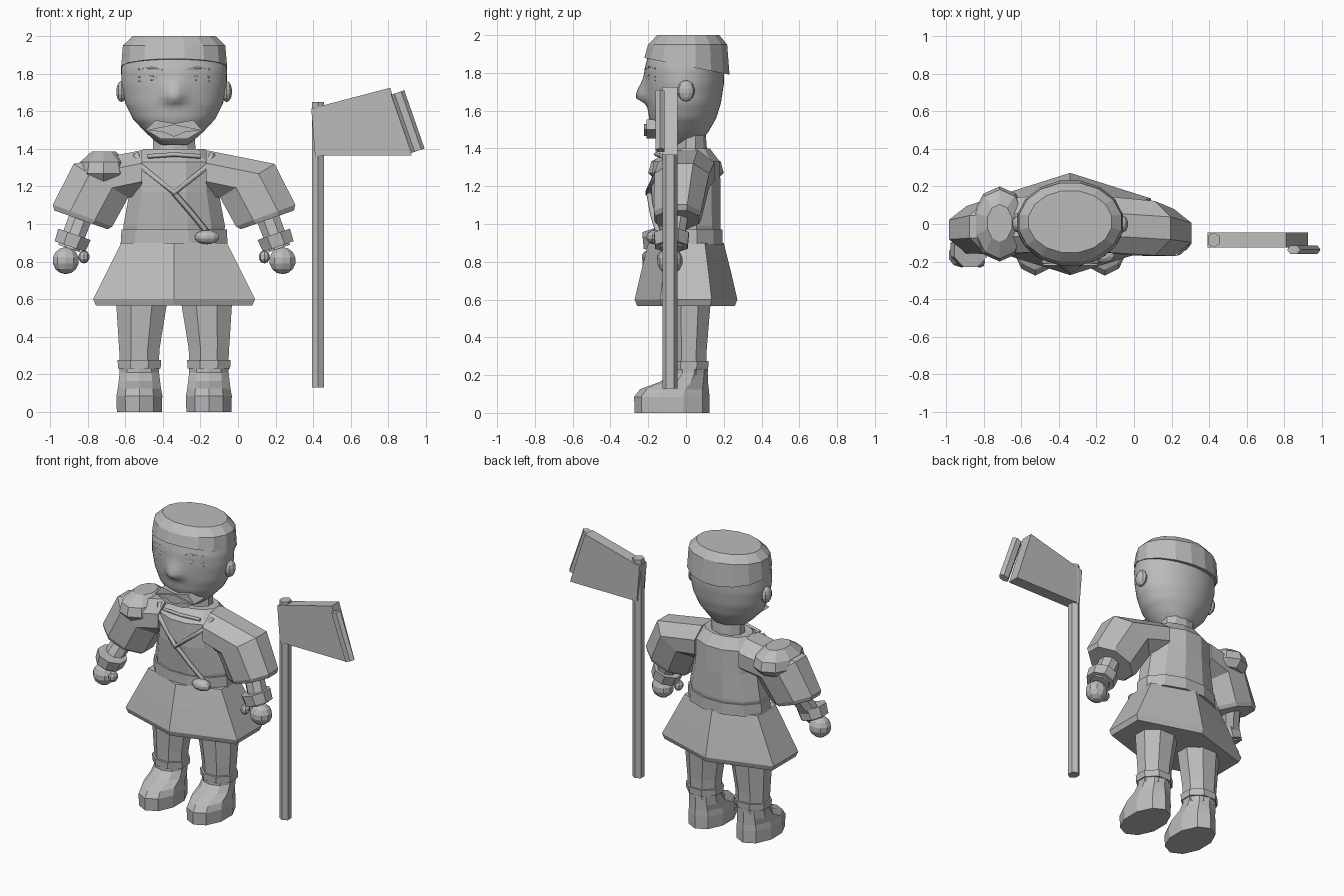
import bpy, bmesh, math
from mathutils import Vector as V

cube = bpy.data.objects.get("Cube")
if cube:
    bpy.data.objects.remove(cube)

grey = bpy.data.materials.new("plain_grey")
grey.use_nodes = True
tone = (0.5, 0.5, 0.5, 1)
grey.diffuse_color = tone
grey.node_tree.nodes["Principled BSDF"].inputs["Base Color"].default_value = tone

CX = -0.34  # middle line of the figure


def finish(name, bm, smooth=False):
    bmesh.ops.recalc_face_normals(bm, faces=bm.faces)
    me = bpy.data.meshes.new(name)
    bm.to_mesh(me)
    bm.free()
    me.materials.append(grey)
    for p in me.polygons:
        p.use_smooth = smooth
    ob = bpy.data.objects.new(name, me)
    bpy.context.collection.objects.link(ob)
    return ob


def loft(name, rings, n=8, phase=0.5, smooth=False, shape=None):
    """Skin rings given as (centre, half axis u, half axis v)."""
    bm = bmesh.new()
    k = 1 / math.cos(math.pi / n) if phase == 0.5 and n < 12 else 1
    rows = []
    for c, u, v in rings:
        row = []
        for i in range(n):
            a = 2 * math.pi * (i + phase) / n
            co = V(c) + V(u) * math.cos(a) * k + V(v) * math.sin(a) * k
            row.append(bm.verts.new(shape(co) if shape else co))
        rows.append(row)
    for a, b in zip(rows, rows[1:]):
        for i in range(n):
            j = (i + 1) % n
            bm.faces.new((a[i], a[j], b[j], b[i]))
    bm.faces.new(rows[0])
    bm.faces.new(rows[-1])
    return finish(name, bm, smooth)


def stack(name, x, rows, n=8, phase=0.5, tilt=0, **kw):
    """Upright loft; rows are (z, half width, front y, back y)."""
    rings = [((x, (f + b) / 2, z), (w, 0, 0), (0, (b - f) / 2, 0)) for z, w, f, b in rows]
    if tilt:
        c, u, v = rings[0]
        rings[0] = (c, u, (0, v[1], tilt))
    return loft(name, rings, n, phase, **kw)


def ball(name, centre, size, seg=10):
    bm = bmesh.new()
    bmesh.ops.create_uvsphere(bm, u_segments=seg, v_segments=seg - 3, radius=1)
    for v in bm.verts:
        v.co = V(centre) + V((v.co.x * size[0], v.co.y * size[1], v.co.z * size[2]))
    return finish(name, bm)


def prism(name, pts, y0, y1):
    bm = bmesh.new()
    face = bm.faces.new([bm.verts.new((x, y0, z)) for x, z in pts])
    ext = bmesh.ops.extrude_face_region(bm, geom=[face])
    bmesh.ops.translate(bm, vec=(0, y1 - y0, 0),
                        verts=[g for g in ext["geom"] if isinstance(g, bmesh.types.BMVert)])
    if face.is_valid and len(bm.faces) < len(pts) + 2:
        bm.faces.new(list(reversed(face.verts)))
    return finish(name, bm)


def strip(name, pts, r):
    cu = bpy.data.curves.new(name, "CURVE")
    cu.dimensions = "3D"
    cu.bevel_depth, cu.bevel_resolution, cu.use_fill_caps = r, 0, True
    sp = cu.splines.new("POLY")
    sp.points.add(len(pts) - 1)
    for p, co in zip(sp.points, pts):
        p.co = (*co, 1)
    cu.materials.append(grey)
    ob = bpy.data.objects.new(name, cu)
    bpy.context.collection.objects.link(ob)


# Head with a nose pulled out of the front
profile = [(1.42, .07, -.09, .05), (1.45, .11, -.13, .09), (1.49, .155, -.165, .12),
           (1.56, .22, -.195, .16), (1.64, .26, -.208, .185), (1.74, .28, -.216, .2),
           (1.82, .282, -.218, .203), (1.9, .27, -.2, .2)]
rows = []
for a, b in zip(profile, profile[1:]):
    rows += [[p + (q - p) * t / 4 for p, q in zip(a, b)] for t in range(4)]
rows.append(profile[-1])


def nose(co):
    if co.y < -.1:
        s = .08 if co.z > 1.67 else .025
        co.y -= .056 * math.exp(-((co.x - CX) / .05) ** 2 - ((co.z - 1.67) / s) ** 2)
    return co


stack("head", CX, rows, n=48, phase=0, smooth=True, shape=nose)
stack("hat", CX, [(1.835, .287, -.225, .235), (1.95, .278, -.205, .222), (2, .225, -.155, .18)],
      n=16, tilt=-.045)
stack("neck", CX, [(1.36, .115, -.06, .11), (1.48, .11, -.05, .1)], n=10)


def face_y(dx):
    return .0 - .215 * math.sqrt(1 - (dx / .285) ** 2)


for s, side in ((1, "left"), (-1, "right")):
    ball(side + "_ear", (CX + s * .28, 0, 1.705), (.03, .046, .056))
    for part, z, r in (("upper_eyelid", 1.782, .005), ("lower_eyelid", 1.762, .004), ("eyebrow", 1.825, .006)):
        strip(f"{side}_{part}", [(CX + s * d, face_y(d), z + h) for d, h in
                                 ((.06, -.006), (.12, .006), (.19, -.002))], r)

# Moustache and short beard
beard = [(-.15, 1.5), (-.1, 1.553), (0, 1.535), (.1, 1.553), (.15, 1.5), (.07, 1.452), (-.07, 1.452)]
prism("beard", [(CX + x, z) for x, z in beard], -.21, -.1)
prism("moustache", [(CX + x, z) for x, z in ((-.145, 1.5), (0, 1.53), (.145, 1.5), (.06, 1.49), (0, 1.465), (-.06, 1.49))],
      -.222, -.2)

# Tunic, belt and flared skirt
stack("tunic", CX, [(.88, .27, -.16, .18), (.99, .28, -.17, .19), (1.17, .245, -.19, .19),
                    (1.33, .24, -.18, .185), (1.4, .17, -.1, .13)], n=12)
stack("belt", CX, [(.89, .295, -.18, .2), (.97, .29, -.18, .2)], n=12)
loft("skirt", [((CX, 0, z), (w, 0, 0), (0, d, 0)) for z, w, d in
               ((.565, .48, .258), (.6, .497, .272), (.76, .405, .235), (.9, .325, .2))], n=6, phase=.4999)

# Crossed collar, sash and knot
strip("collar", [(CX - .2, -.08, 1.37), (CX - .18, -.13, 1.31), (CX, -.2, 1.165),
                 (CX + .18, -.13, 1.31), (CX + .2, -.08, 1.37)], .02)
strip("inner_collar", [(CX - .14, -.13, 1.36), (CX, -.16, 1.37), (CX + .14, -.13, 1.36)], .012)
strip("sash", [(CX, -.195, 1.165), (CX + .1, -.175, 1.05), (CX + .18, -.145, .95)], .016)
ball("belt_knot", (CX + .175, -.165, .93), (.07, .045, .038))

# Arms: wide sleeve, forearm, cuff, fist
for s, side, ye, yh in ((1, "left", -.045, -.085), (-1, "right", -.03, -.165)):
    def at(dx, y, z):
        return (CX + s * dx, y, z)

    sleeve = [(.17, 0, 1.275, 0, .118, .15), (.39, ye / 2, 1.23, .145, .09, .145),
              (.487, ye, 1.045, .158, .058, .125), (.496, ye, 1.022, .142, .05, .115)]
    loft(side + "_sleeve", [(at(dx, y, z), (s * ux, 0, uz), (0, d, 0))
                            for dx, y, z, ux, uz, d in sleeve])

    def limb(name, a, b, r0, r1):
        loft(side + name, [(at(*a), (s * r0 * .94, 0, r0 * .33), (0, r0, 0)),
                           (at(*b), (s * r1 * .94, 0, r1 * .33), (0, r1, 0))])

    wrist = ye + (yh - ye) * .8
    limb("_forearm", (.485, ye, 1.07), (.56, wrist, .87), .062, .06)
    limb("_cuff", (.53, wrist, .945), (.555, wrist, .88), .092, .086)
    ball(side + "_hand", at(.577, yh, .805), (.074, .068, .072))
    ball(side + "_thumb", at(.48, yh - .035, .825), (.03, .035, .035), 8)

    # Leg and boot
    x = CX + s * .185
    loft(side + "_leg", [((x, .015, .2), (.1, 0, 0), (0, .09, 0)),
                         ((x, .015, .34), (.108, 0, 0), (0, .095, 0)),
                         ((CX + s * .17, .02, .64), (.142, 0, 0), (0, .115, 0))])
    stack(side + "_boot", x, [(0, .12, -.262, .115), (.085, .122, -.265, .115), (.125, .115, -.235, .112),
                              (.165, .11, -.13, .11), (.21, .105, -.085, .11), (.27, .108, -.085, .112)], n=10)
    stack(side + "_boot_band", x, [(.23, .113, -.09, .117), (.275, .116, -.092, .12)])

# Right shoulder guard
stack("shoulder_guard", CX - .375, [(1.225, .115, -.15, .15), (1.27, .14, -.19, .19),
                                    (1.33, .125, -.175, .175), (1.385, .065, -.09, .1)], n=10)

# Long axe standing at the left
stack("axe_pole", .425, [(.13, .032, -.12, -.05), (1.65, .032, -.12, -.05)], n=6)
prism("axe_blade", [(.39, 1.615), (.81, 1.725), (.925, 1.365), (.41, 1.365)], -.125, -.045)
loft("axe_edge", [((.85, -.137, 1.7), (.035, 0, .012), (0, .027, 0)),
                  ((.958, -.137, 1.39), (.035, 0, .012), (0, .027, 0))], n=6, phase=0)
